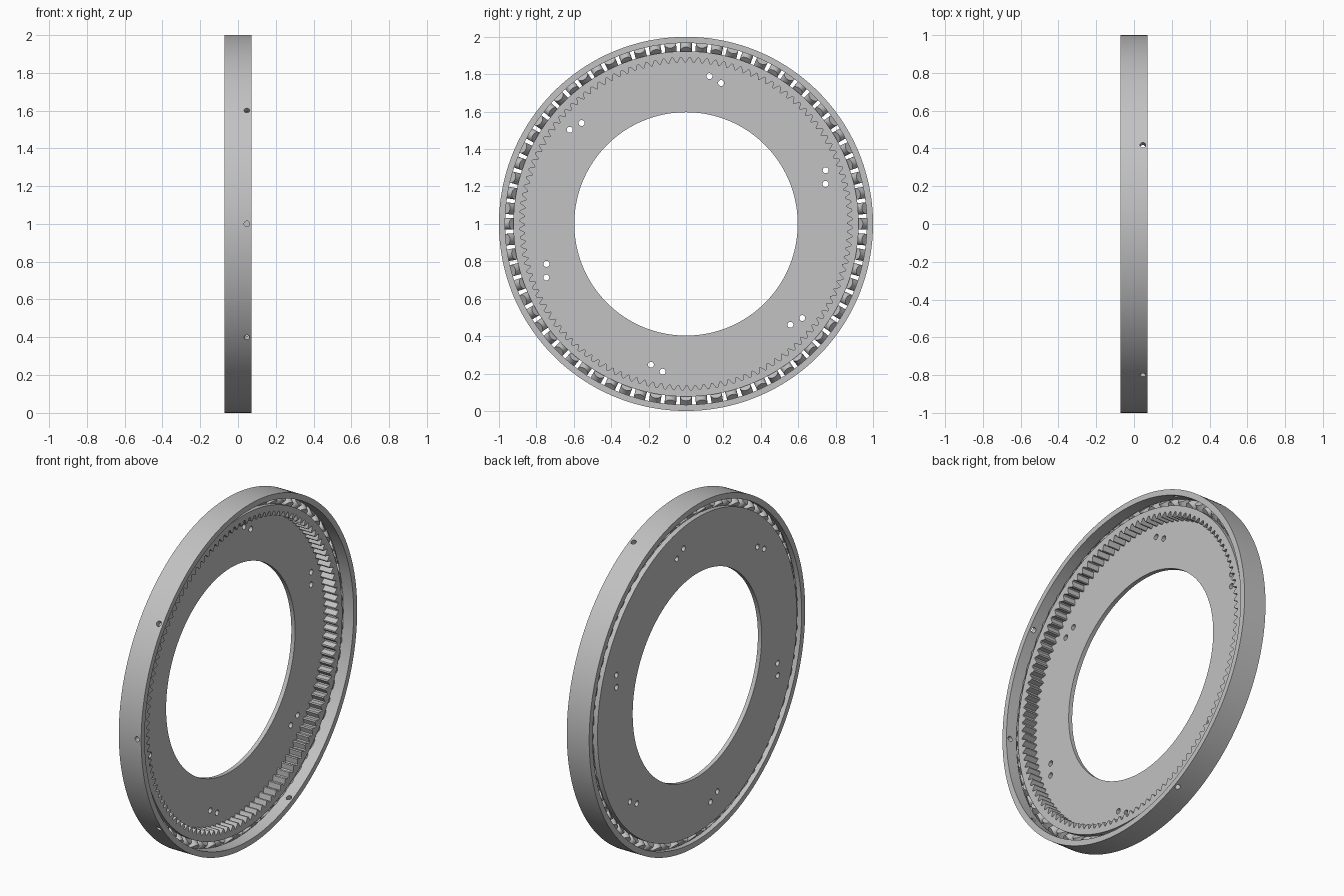
import bpy, bmesh, math
from mathutils import Matrix, Vector

cube = bpy.data.objects.get("Cube")
if cube:
    bpy.data.objects.remove(cube, do_unlink=True)

# Main dimensions (the ring axis runs along x at z = 1)
HALF = 0.0725          # half width of the outer ring
TRACK_X, TRACK_R = -0.02, 0.945
TEETH, TOOTH_STEPS = 120, 6
ROOT_R, TIP_R = 0.889, 0.862
ROLLERS = 72

steel = bpy.data.materials.new("light grey steel")
steel.use_nodes = True
GREY = (0.54, 0.54, 0.54, 1)
steel.diffuse_color = GREY
steel.node_tree.nodes["Principled BSDF"].inputs["Base Color"].default_value = GREY


def radial(a):
    return Vector((0, math.cos(a), math.sin(a)))


def place(x, r, a):
    return Vector((x, 0, 1)) + radial(a) * r


def make_object(name, bm):
    bmesh.ops.recalc_face_normals(bm, faces=bm.faces)
    mesh = bpy.data.meshes.new(name)
    bm.to_mesh(mesh)
    bm.free()
    mesh.materials.append(steel)
    obj = bpy.data.objects.new(name, mesh)
    bpy.context.collection.objects.link(obj)
    return obj


def lathe(name, profile, steps):
    """Sweep a closed (x, radius) profile; a radius may depend on the step."""
    bm = bmesh.new()
    loops = []
    for i in range(steps):
        a = math.tau * i / steps
        loops.append([bm.verts.new(place(x, r(i) if callable(r) else r, a))
                      for x, r in profile])
    n = len(profile)
    for i in range(steps):
        p, q = loops[i], loops[(i + 1) % steps]
        for k in range(n):
            m = (k + 1) % n
            bm.faces.new((p[k], q[k], q[m], p[m]))
    return make_object(name, bm)


def add_cylinder(bm, centre, axis, radius, length, sides):
    turn = Vector((0, 0, 1)).rotation_difference(axis).to_matrix().to_4x4()
    bmesh.ops.create_cone(bm, cap_ends=True, segments=sides, radius1=radius,
                          radius2=radius, depth=length,
                          matrix=Matrix.Translation(centre) @ turn)


def drill(obj, bm):
    """Cut the cylinders in bm out of the object."""
    cutter = make_object("hole_cutter", bm)
    cutter.hide_render = True
    mod = obj.modifiers.new("holes", 'BOOLEAN')
    mod.operation, mod.solver, mod.object = 'DIFFERENCE', 'EXACT', cutter
    graph = bpy.context.evaluated_depsgraph_get()
    cut = bpy.data.meshes.new_from_object(obj.evaluated_get(graph))
    obj.modifiers.clear()
    obj.data = cut
    bpy.data.objects.remove(cutter, do_unlink=True)


def smooth(obj):
    bpy.ops.object.select_all(action='DESELECT')
    obj.select_set(True)
    bpy.context.view_layer.objects.active = obj
    bpy.ops.object.shade_smooth_by_angle(angle=math.radians(25))


def groove(face_r, apex_r):
    """V-shaped roller track between two points on a race face."""
    w = abs(apex_r - face_r)
    return [(TRACK_X - w, face_r), (TRACK_X, apex_r), (TRACK_X + w, face_r)]


def tooth_radius(i):
    rise = (1, 1, 0.5, 0, 0, 0.5)[i % TOOTH_STEPS]
    return ROOT_R + (TIP_R - ROOT_R) * rise


# Outer ring with a roller track and radial holes
outer_ring = lathe("outer_ring", [(-HALF, 1), (-HALF, 0.967), *groove(0.967, 0.99),
                                  (HALF, 0.967), (HALF, 1)], 240)
bm = bmesh.new()
for deg in (65.3, 143.1, 180, 216.9, 294.7):
    a = math.radians(deg)
    add_cylinder(bm, place(0.047, 0.985, a), radial(a), 0.015, 0.1, 24)
drill(outer_ring, bm)
smooth(outer_ring)

# Inner ring: internal gear, roller track and mounting plate in one piece
PLATE_X, GEAR_X = -0.048, 0.03
inner_ring = lathe("inner_gear_and_plate",
                   [(-HALF, 0.597), (-HALF, 0.923), *groove(0.923, 0.9),
                    (GEAR_X, 0.923), (GEAR_X, tooth_radius),
                    (PLATE_X, tooth_radius), (PLATE_X, 0.597)],
                   TEETH * TOOTH_STEPS)
bm = bmesh.new()
for k in range(6):
    for deg, r in ((21, 0.8), (16, 0.776)):
        add_cylinder(bm, place(-0.06, r, math.radians(deg + 60 * k)),
                     Vector((1, 0, 0)), 0.016, 0.1, 24)
drill(inner_ring, bm)
smooth(inner_ring)

# Crossed rollers, tilted alternately either way
bm = bmesh.new()
for i in range(ROLLERS):
    a = math.tau * i / ROLLERS
    tilt = 1 if i % 2 else -1
    axis = (Vector((1, 0, 0)) + radial(a) * tilt).normalized()
    add_cylinder(bm, place(TRACK_X, TRACK_R, a), axis, 0.031, 0.06, 28)
smooth(make_object("crossed_rollers", bm))
